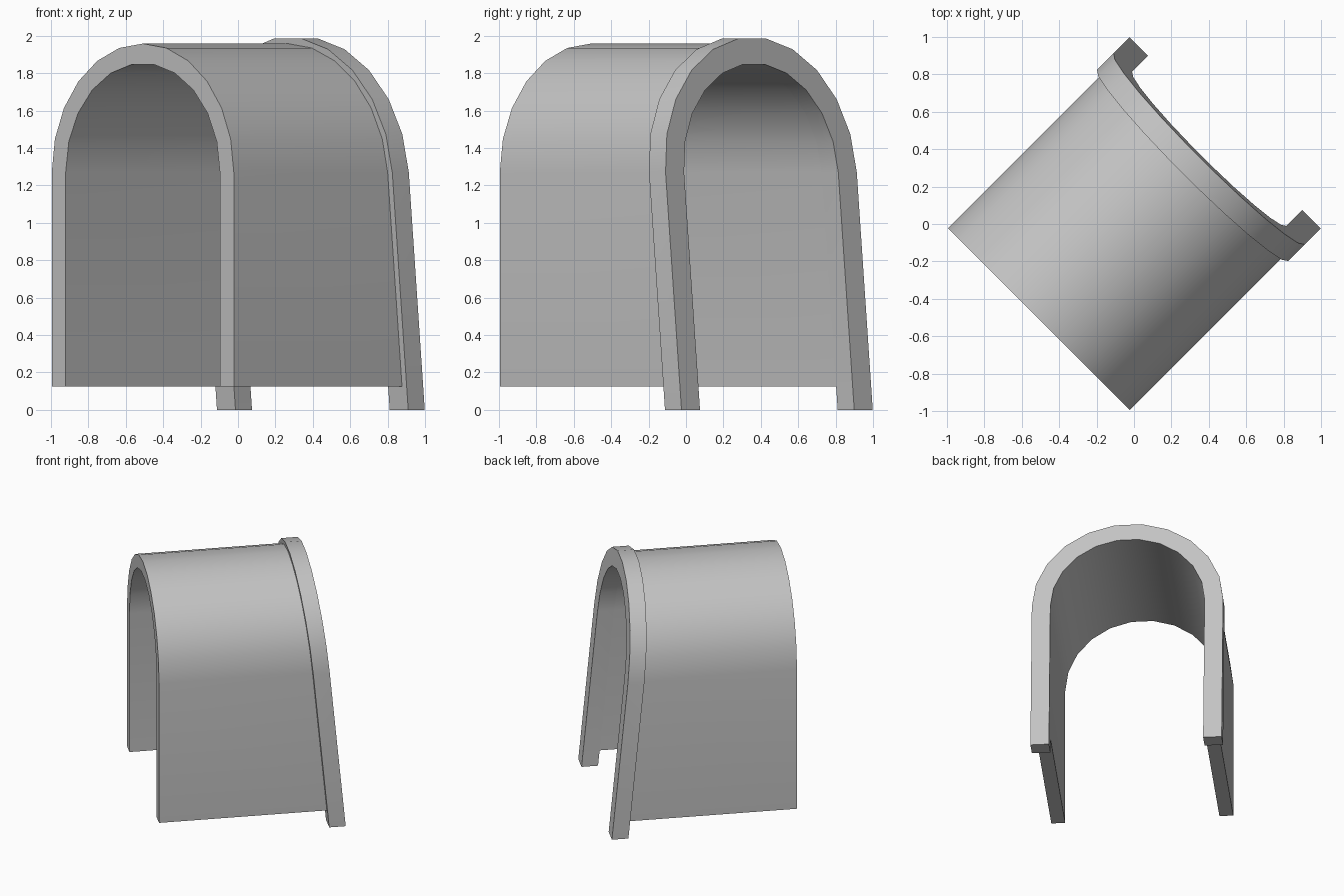
import bpy, bmesh
from math import sin, cos, pi, radians

cube = bpy.data.objects.get("Cube")
if cube:
    bpy.data.objects.remove(cube)

SPRING = 1.27   # height where the arch begins
INNER = 0.583   # inner radius shared by both parts
TILT = 0.095    # backward lean of the rear collar

grey = bpy.data.materials.new("grey")
grey.use_nodes = True
colour = (0.55, 0.55, 0.55, 1)
grey.diffuse_color = colour
grey.node_tree.nodes["Principled BSDF"].inputs["Base Color"].default_value = colour


def arch(radius, segments, base):
    """Horseshoe line from one foot, over the top, to the other foot."""
    curve = [(radius * cos(pi * i / segments), SPRING + radius * sin(pi * i / segments))
             for i in range(segments + 1)]
    return [(radius, base)] + curve + [(-radius, base)]


def vault(name, outer_radius, outer_segments, base, start, end):
    """Extrude a horseshoe wall between two planes given as functions of height."""
    profile = arch(outer_radius, outer_segments, base) + arch(INNER, 11, base)[::-1]
    bm = bmesh.new()
    front = [bm.verts.new((v, start(z), z)) for v, z in profile]
    back = [bm.verts.new((v, end(z), z)) for v, z in profile]
    bm.faces.new(front)
    bm.faces.new(back[::-1])
    for i in range(len(profile)):
        j = (i + 1) % len(profile)
        bm.faces.new((front[j], front[i], back[i], back[j]))
    bmesh.ops.recalc_face_normals(bm, faces=bm.faces)
    mesh = bpy.data.meshes.new(name)
    bm.to_mesh(mesh)
    bm.free()
    mesh.materials.append(grey)
    obj = bpy.data.objects.new(name, mesh)
    bpy.context.collection.objects.link(obj)
    obj.rotation_euler.z = radians(-45)
    bpy.ops.object.select_all(action="DESELECT")
    obj.select_set(True)
    bpy.context.view_layer.objects.active = obj
    bpy.ops.object.shade_smooth_by_angle(angle=radians(30))
    return obj


def collar_front(z):
    return 0.564 - TILT * z


def collar_back(z):
    return 0.689 - TILT * z


# Barrel vault with a square front and a leaning rear end
vault("tunnel_vault", 0.688, 12, 0.125, lambda z: -0.72, collar_front)
# Thicker leaning collar standing on the ground
vault("rear_collar", 0.723, 11, 0.0, collar_front, collar_back)
